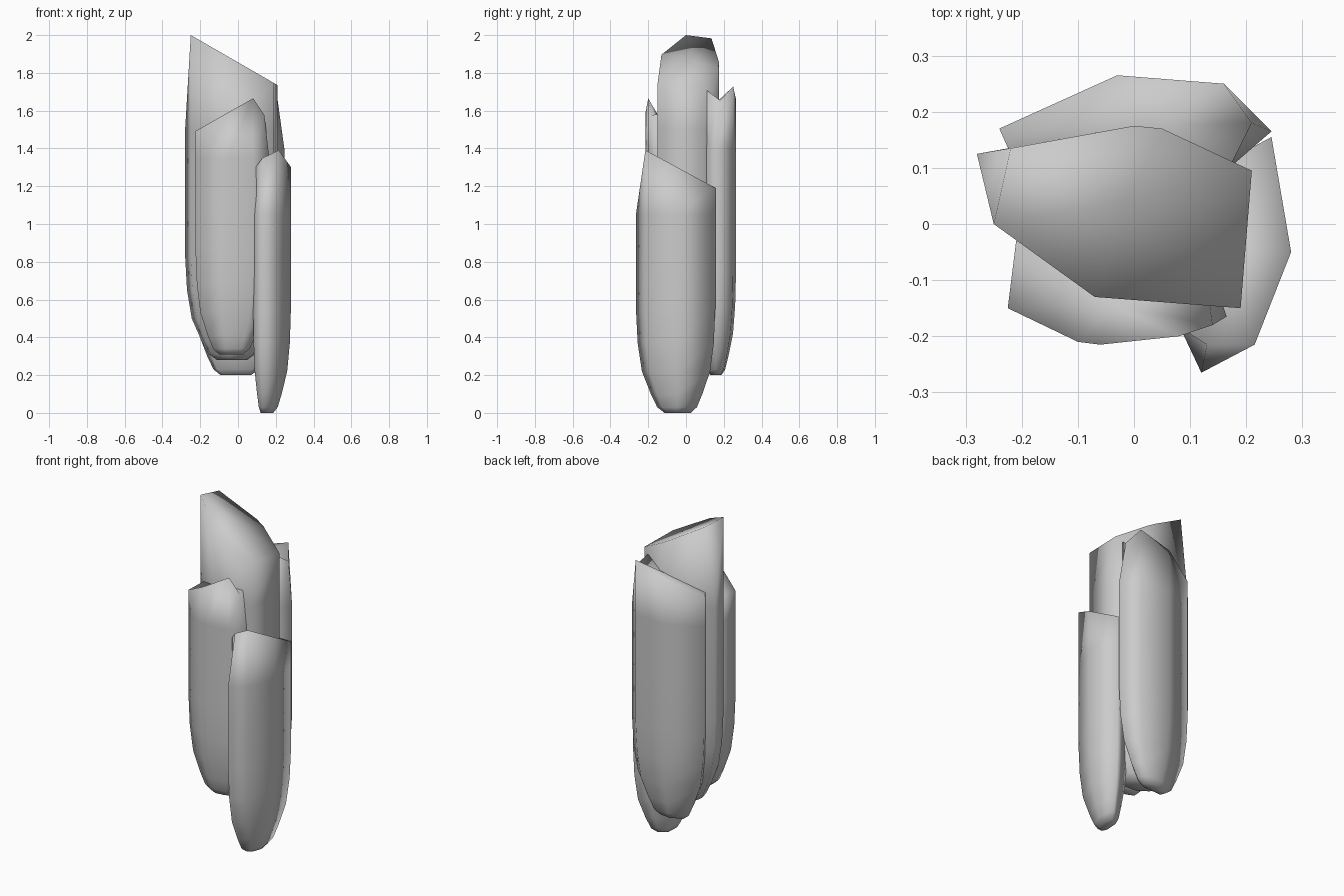
import bpy
import bmesh

if "Cube" in bpy.data.objects:
    bpy.data.objects.remove(bpy.data.objects["Cube"], do_unlink=True)

# One grey stone material
GREY = (0.6, 0.6, 0.6, 1)
stone = bpy.data.materials.new("grey stone")
stone.use_nodes = True
stone.diffuse_color = GREY
bsdf = stone.node_tree.nodes["Principled BSDF"]
bsdf.inputs["Base Color"].default_value = GREY
bsdf.inputs["Roughness"].default_value = 0.8

# Rounded foot: height above the tip and width factor
FOOT = [(0, 0.33), (0.03, 0.5), (0.1, 0.65), (0.22, 0.86), (0.37, 0.96), (0.55, 1)]


def column(name, outline, bulges, foot, shoulder, top):
    """Upright shard: tapered foot, straight body and a slanted smooth top."""
    bm = bmesh.new()
    fx, fy, fz = foot
    body = [bulges.get(i, p) for i, p in enumerate(outline)]
    rings = []
    for height, width in FOOT:
        rings.append([bm.verts.new((fx + (x - fx) * width, fy + (y - fy) * width, fz + height))
                      for x, y in body])
    for level in (0.5, 1):
        z = fz + 0.55 + (shoulder - fz - 0.55) * level
        rings.append([bm.verts.new((x, y, z)) for x, y in body])
    rings.append([bm.verts.new((x, y, top(x, y))) for x, y in outline])

    # Walls between rings
    count = len(outline)
    for low, high in zip(rings, rings[1:]):
        for i in range(count):
            j = (i + 1) % count
            bm.faces.new((low[i], low[j], high[j], high[i]))

    # Caps fanned about a centre point
    for ring in (rings[0], rings[-1]):
        total = sum((v.co for v in ring), ring[0].co * 0)
        centre = bm.verts.new(total / count)
        for i in range(count):
            bm.faces.new((ring[i], ring[(i + 1) % count], centre))
    bmesh.ops.recalc_face_normals(bm, faces=bm.faces)
    for face in bm.faces:
        face.smooth = True

    mesh = bpy.data.meshes.new(name)
    bm.to_mesh(mesh)
    bm.free()
    mesh.materials.append(stone)
    obj = bpy.data.objects.new(name, mesh)
    bpy.context.collection.objects.link(obj)
    return obj


# Tallest shard in the middle
column("tall_centre_shard",
       [(-0.25, 0), (-0.07, -0.13), (0.19, -0.15), (0.21, 0.095),
        (0.05, 0.17), (0, 0.175), (-0.22, 0.135)],
       {6: (-0.28, 0.125)},
       (-0.03, 0.02, 0.28), 1.5,
       lambda x, y: 1.856 - 0.576 * x)

# Shard leaning against the front
column("front_shard",
       [(-0.225, -0.15), (-0.1, -0.21), (-0.06, -0.215), (0.08, -0.2),
        (0.14, -0.18), (0.12, -0.03), (-0.21, -0.03)],
       {4: (0.165, -0.165)},
       (-0.04, -0.1, 0.31), 1.35,
       lambda x, y: min(1.62 + 0.57 * x, 1.8 - 1.6 * x))

# Short shard on the left side, reaching the ground
column("left_shard",
       [(0.09, -0.19), (0.13, -0.215), (0.215, -0.215), (0.28, -0.05),
        (0.245, 0.155), (0.18, 0.12), (0.09, 0.05)],
       {0: (0.08, -0.18), 1: (0.12, -0.265)},
       (0.14, -0.04, 0), 1.05,
       lambda x, y: min(1.275 - 0.54 * y, 1.18 + 1.3 * x))

# Shard along the back
column("back_shard",
       [(-0.24, 0.17), (-0.2, 0.08), (0.17, 0.1), (0.21, 0.18),
        (0.16, 0.25), (-0.03, 0.265)],
       {3: (0.245, 0.165)},
       (-0.02, 0.15, 0.2), 1.4,
       lambda x, y: min(1.67 + 0.36 * x, 1.97 - 1.5 * x))
